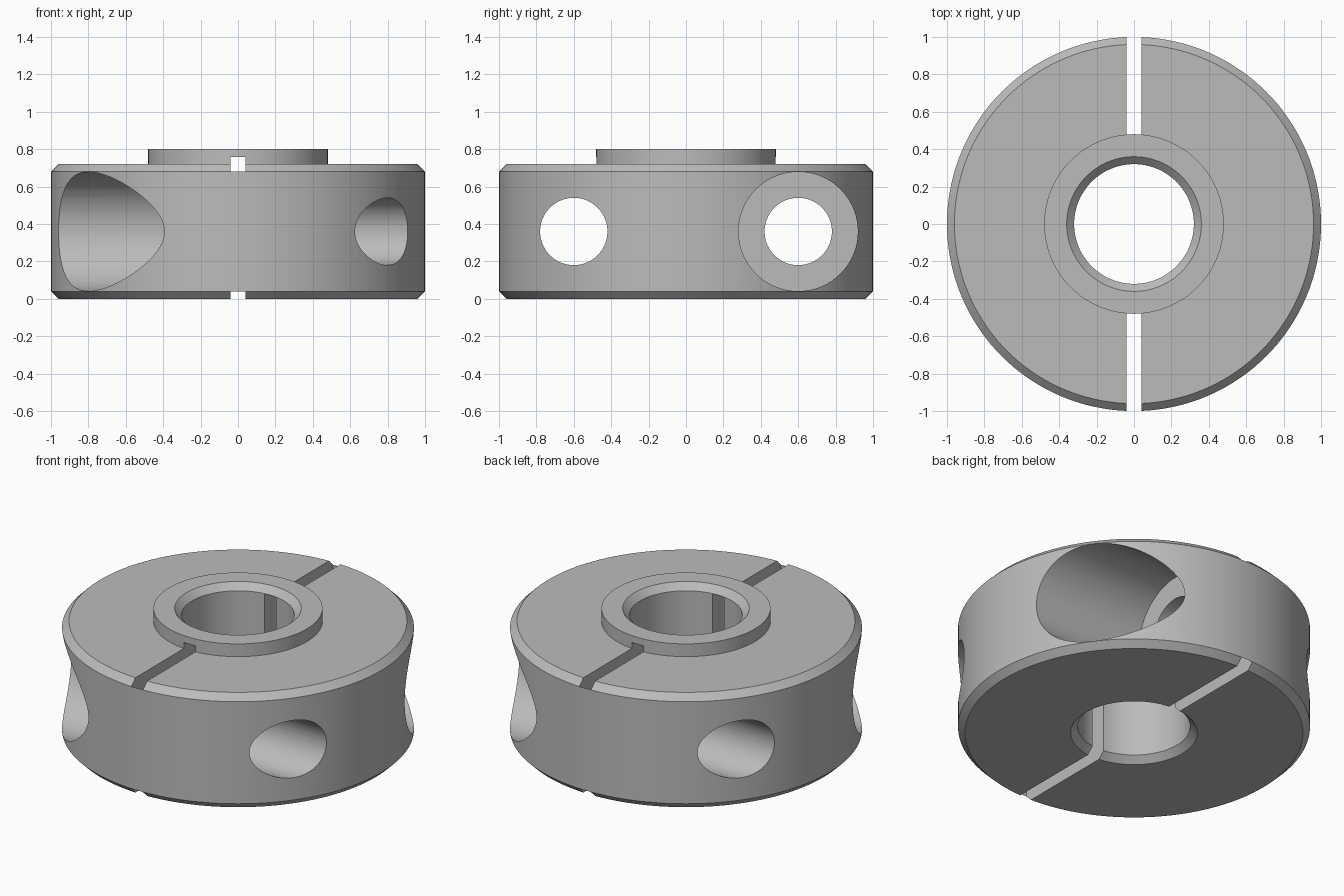
import bpy, bmesh
from math import sin, cos, asin, pi
from mathutils import Matrix, Vector

cube = bpy.data.objects.get("Cube")
if cube:
    bpy.data.objects.remove(cube, do_unlink=True)

steel = bpy.data.materials.new("light_grey_steel")
steel.use_nodes = True
GREY = (0.5, 0.5, 0.5, 1)
steel.diffuse_color = GREY
steel.node_tree.nodes["Principled BSDF"].inputs["Base Color"].default_value = GREY


def make_object(name, bm):
    mesh = bpy.data.meshes.new(name)
    bm.to_mesh(mesh)
    bm.free()
    mesh.materials.append(steel)
    obj = bpy.data.objects.new(name, mesh)
    bpy.context.collection.objects.link(obj)
    return obj


def lathe(name, profile, steps, matrix=Matrix()):
    """Turn a closed (radius, height) profile around z."""
    bm = bmesh.new()
    verts = [bm.verts.new((r, 0, z)) for r, z in profile]
    edges = [bm.edges.new((a, b)) for a, b in zip(verts, verts[1:] + verts[:1])]
    bmesh.ops.spin(bm, geom=verts + edges, cent=(0, 0, 0), axis=(0, 0, 1),
                   angle=2 * pi, steps=steps, use_merge=False)
    bmesh.ops.remove_doubles(bm, verts=bm.verts, dist=1e-4)
    bmesh.ops.dissolve_degenerate(bm, edges=bm.edges, dist=1e-5)
    bmesh.ops.recalc_face_normals(bm, faces=bm.faces)
    bm.transform(matrix)
    return make_object(name, bm)


def cut(target, cutter):
    mod = target.modifiers.new("cut", "BOOLEAN")
    mod.operation = "DIFFERENCE"
    mod.solver = "EXACT"
    mod.object = cutter
    bpy.context.view_layer.objects.active = target
    bpy.ops.object.modifier_apply(modifier=mod.name)
    bpy.data.objects.remove(cutter, do_unlink=True)


def smooth(obj):
    bpy.ops.object.select_all(action="DESELECT")
    obj.select_set(True)
    bpy.context.view_layer.objects.active = obj
    bpy.ops.object.shade_smooth_by_angle(angle=pi / 6)


# Collar body with chamfered rim, raised boss and chamfered bore
collar = lathe("collar_body", [
    (0.36, 0), (0.96, 0), (1, 0.04), (1, 0.68), (0.96, 0.72),
    (0.48, 0.72), (0.48, 0.8), (0.36, 0.8), (0.32, 0.76), (0.32, 0.04)], 144)

# Two opposed clamp screw holes, each with a wide counterbore
to_x_axis = Matrix.Translation((0, 0.6, 0.36)) @ Matrix.Rotation(pi / 2, 4, "Y")
for turn in (0, pi):
    cutter = lathe("screw_hole_cutter", [
        (0, -1.2), (0.18, -1.2), (0.18, 0.2), (0.319, 0.2), (0.319, 1.2), (0, 1.2)],
        72, Matrix.Rotation(turn, 4, "Z") @ to_x_axis)
    cut(collar, cutter)

# Slot between the halves, stopping under the top of the boss
bm = bmesh.new()
bmesh.ops.create_cube(bm, size=1)
bm.transform(Matrix.Translation((0, 0, 0.279)) @ Matrix.Diagonal((0.08, 2.4, 0.958, 1)))
cut(collar, make_object("slot_cutter", bm))
smooth(collar)

# Thin outer skin that closes each end of the slot
half = asin(0.04)
for name, side in (("front_slot_skin", -1), ("back_slot_skin", 1)):
    bm = bmesh.new()
    columns = []
    for i in range(5):
        a = half * (i / 2 - 1)
        columns.append([bm.verts.new((sin(a), side * cos(a), z)) for z in (0.04, 0.68)])
    for (a, b), (c, d) in zip(columns, columns[1:]):
        face = bm.faces.new((a, c, d, b))
        face.normal_update()
        if face.normal.dot(Vector((0, side, 0))) < 0:
            face.normal_flip()
    smooth(make_object(name, bm))
